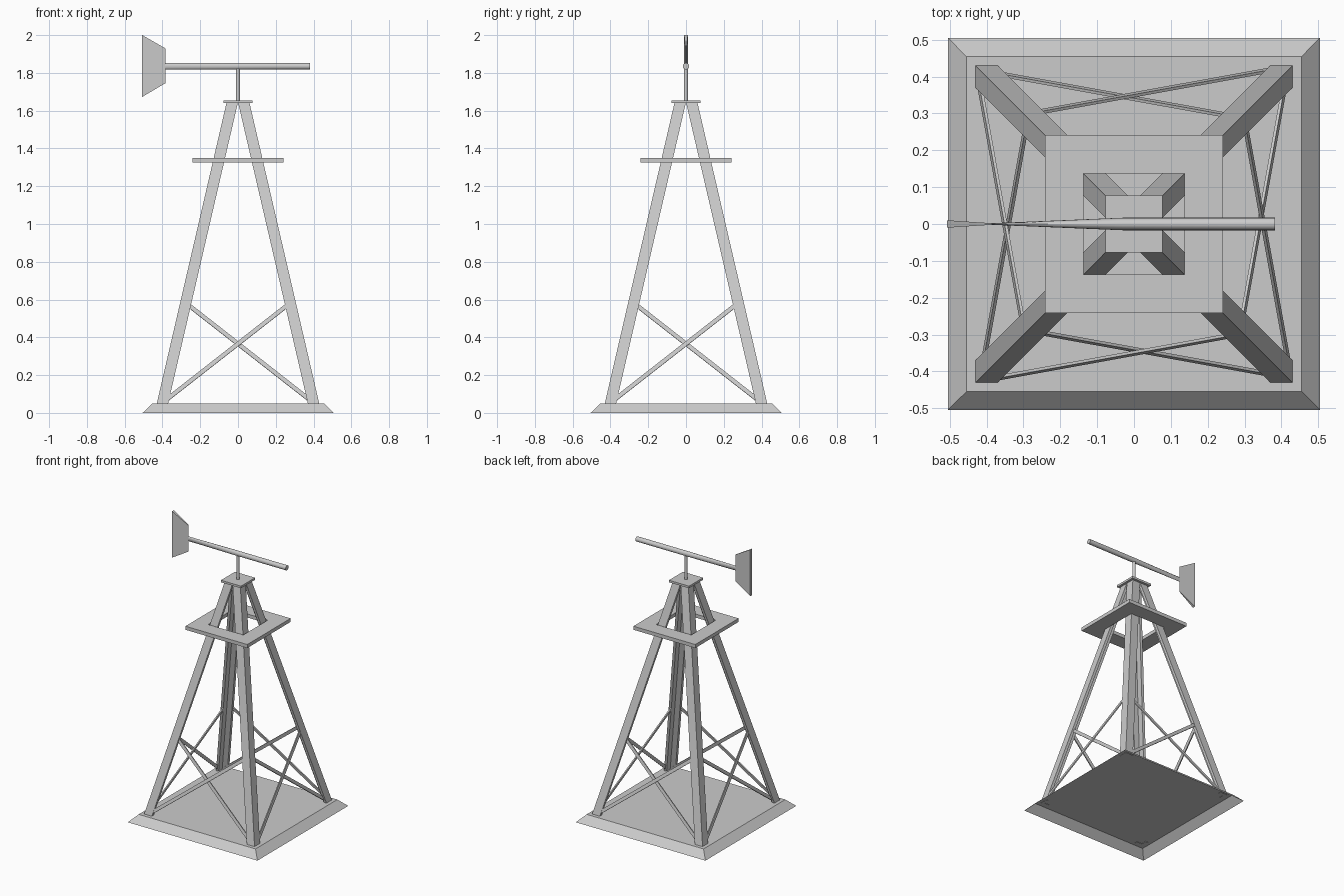
import bpy, bmesh, math
from mathutils import Vector, Matrix

if "Cube" in bpy.data.objects:
    bpy.data.objects.remove(bpy.data.objects["Cube"])


def make(name, bm, turn=0):
    bm.transform(Matrix.Rotation(math.radians(90 * turn), 4, 'Z'))
    bmesh.ops.remove_doubles(bm, verts=bm.verts, dist=1e-5)
    bmesh.ops.recalc_face_normals(bm, faces=bm.faces)
    me = bpy.data.meshes.new(name)
    bm.to_mesh(me)
    bm.free()
    ob = bpy.data.objects.new(name, me)
    bpy.context.collection.objects.link(ob)
    return ob


def loft(rings, start=True, end=True):
    """Join matching rings of points, with optional end caps."""
    bm = bmesh.new()
    vs = [[bm.verts.new(p) for p in r] for r in rings]
    n = len(vs[0])
    for a, b in zip(vs, vs[1:]):
        for i in range(n):
            bm.faces.new((a[i], a[(i + 1) % n], b[(i + 1) % n], b[i]))
    if start:
        bm.faces.new(vs[0])
    if end:
        bm.faces.new(vs[-1])
    return bm


def square(h, z):
    return [(-h, -h, z), (h, -h, z), (h, h, z), (-h, h, z)]


def circle(n):
    return [(math.cos(2 * math.pi * i / n), math.sin(2 * math.pi * i / n)) for i in range(n)]


def smooth(ob):
    for o in bpy.context.selected_objects:
        o.select_set(False)
    ob.select_set(True)
    bpy.context.view_layer.objects.active = ob
    bpy.ops.object.shade_smooth_by_angle(angle=math.radians(35))


SLOPE = 0.37 / 1.595


def outer(z):
    """Half width of the tower at height z."""
    return 0.43 - (z - 0.05) * SLOPE


# Base tray: top plate and sloped skirt, open underneath
make("base", loft([square(0.505, 0), square(0.455, 0.05)], start=False))


# Angle-iron legs leaning inwards
def leg_ring(z, w=0.06, t=0.02):
    o = outer(z)
    prof = [(0, 0), (w, 0), (w, t), (t, t), (t, w), (0, w)]
    return [(-o + a, -o + b, z) for a, b in prof]


for k in range(4):
    make(f"leg_{k + 1}", loft([leg_ring(0.048), leg_ring(1.642)]), k)

# Crossed flat braces on each side, one passing in front of the other
normal = Vector((0, -1, SLOPE)).normalized()
for k in range(4):
    for s, inset in ((-1, 0.006), (1, 0.016)):
        a = Vector((s * 0.385, -outer(0.065) + inset, 0.065))
        b = Vector((-s * 0.265, -outer(0.573) + inset, 0.573))
        side = (b - a).cross(normal).normalized() * 0.011
        d = normal * 0.004
        offs = (side + d, side - d, -side - d, -side + d)
        make(f"brace_{k + 1}_{'left' if s < 0 else 'right'}",
             loft([[p + o for o in offs] for p in (a, b)]), k)

# Walkway ring with a square hole
z0, z1 = 1.325, 1.35
make("walkway", loft([square(0.241, z0), square(0.241, z1), square(0.137, z1),
                      square(0.137, z0), square(0.241, z0)], False, False))

# Cap plate on top of the legs
make("cap_plate", loft([square(0.078, 1.64), square(0.078, 1.655)]))

# Round mast
smooth(make("mast", loft([[(0.011 * c, 0.011 * s, z) for c, s in circle(12)]
                          for z in (1.65, 1.83)])))

# Boom, a tube pressed flat towards the tail
smooth(make("boom", loft([[(x, ry * c, 1.835 + 0.017 * s) for c, s in circle(16)]
                          for x, ry in ((-0.39, 0.002), (-0.03, 0.017), (0.382, 0.017))])))


# Tail vane, thicker at its free end
def vane_ring(x, t, lo, hi):
    return [(x, -t, lo), (x, t, lo), (x, t, hi), (x, -t, hi)]


make("tail_vane", loft([vane_ring(-0.507, 0.010, 1.673, 2.0),
                        vane_ring(-0.385, 0.002, 1.745, 1.93)]))
